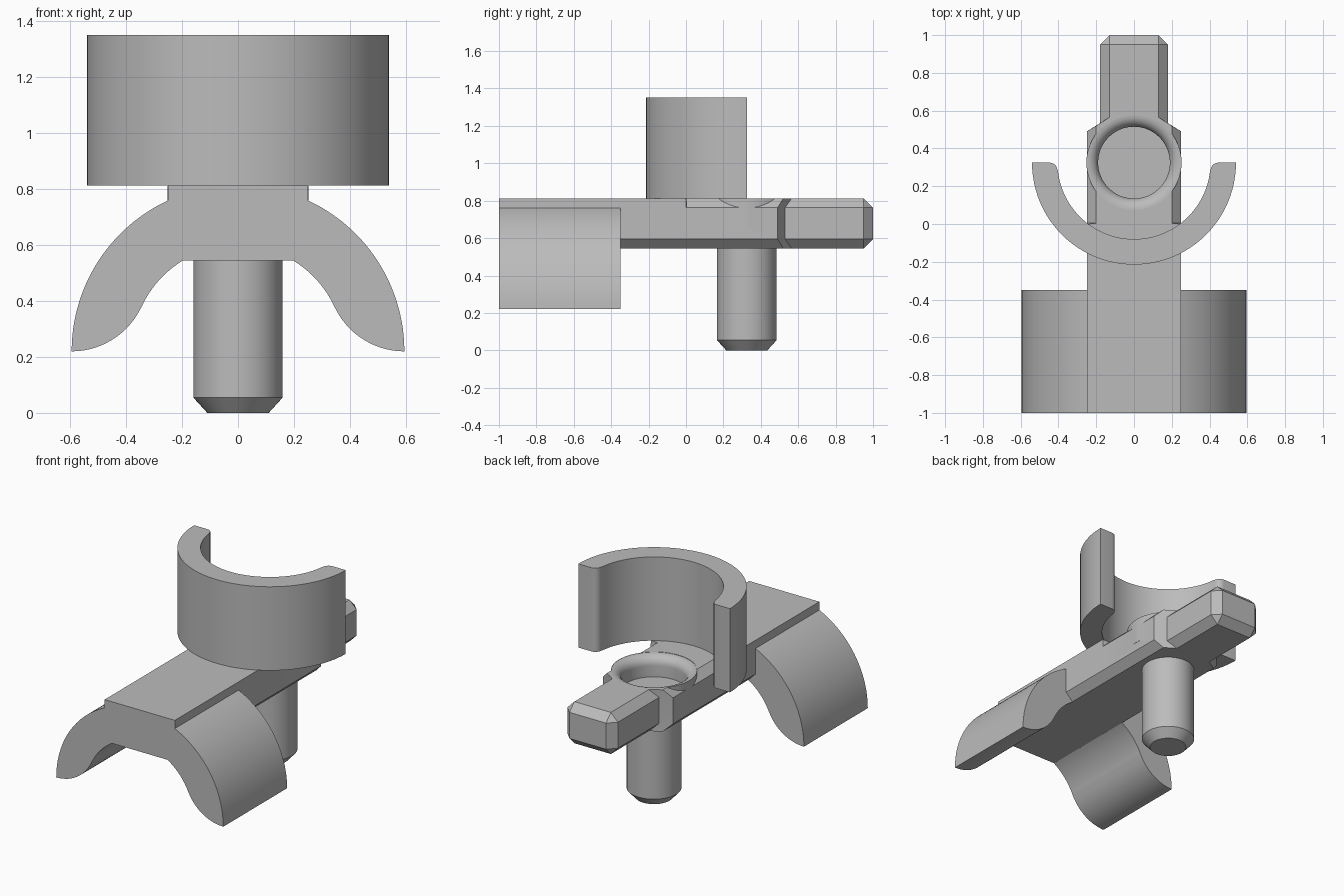
import bpy, bmesh, math
from mathutils import Vector

if "Cube" in bpy.data.objects:
    bpy.data.objects.remove(bpy.data.objects["Cube"])

grey = bpy.data.materials.new("plain grey")
grey.use_nodes = True
colour = (0.5, 0.5, 0.5, 1)
grey.diffuse_color = colour
grey.node_tree.nodes["Principled BSDF"].inputs["Base Color"].default_value = colour

AXIS_Y = 0.325              # shared axis of clip, socket and pin
TOP, BOTTOM = 0.813, 0.545  # heights of the bar faces
CHAMFER = 0.05


def finish(name, bm):
    bmesh.ops.remove_doubles(bm, verts=bm.verts, dist=0.0005)
    bmesh.ops.recalc_face_normals(bm, faces=bm.faces)
    mesh = bpy.data.meshes.new(name)
    bm.to_mesh(mesh)
    bm.free()
    mesh.materials.append(grey)
    ob = bpy.data.objects.new(name, mesh)
    bpy.context.collection.objects.link(ob)
    return ob


def select(ob):
    bpy.ops.object.select_all(action='DESELECT')
    ob.select_set(True)
    bpy.context.view_layer.objects.active = ob


def smooth(ob):
    select(ob)
    bpy.ops.object.shade_smooth_by_angle(angle=math.radians(25))


def loft(name, rings):
    bm = bmesh.new()
    rows = [[bm.verts.new(p) for p in ring] for ring in rings]
    n = len(rows[0])
    for a, b in zip(rows, rows[1:]):
        for i in range(n):
            j = (i + 1) % n
            bm.faces.new((a[i], a[j], b[j], b[i]))
    bm.faces.new(rows[0])
    bm.faces.new(rows[-1])
    return finish(name, bm)


def lathe(name, profile, steps=64):
    # stack of circles around the shared vertical axis
    def circle(r, z):
        angles = [2 * math.pi * i / steps for i in range(steps)]
        return [(r * math.cos(a), AXIS_Y + r * math.sin(a), z) for a in angles]
    return loft(name, [circle(r, z) for r, z in profile])


def arc(cx, cy, r, start, end, steps):
    angles = [math.radians(start + (end - start) * i / steps) for i in range(steps + 1)]
    return [(cx + r * math.cos(a), cy + r * math.sin(a)) for a in angles]


def boolean(ob, other, operation):
    mod = ob.modifiers.new(operation.lower(), 'BOOLEAN')
    mod.operation, mod.object, mod.solver = operation, other, 'EXACT'
    select(ob)
    bpy.ops.object.modifier_apply(modifier=mod.name)
    bpy.data.objects.remove(other)


def section(y, half, top_half, inset=0.0, edge_shift=0.0):
    # eight-sided bar section; edge_shift moves the chamfered corners along y
    side = [(top_half, TOP - inset, y + edge_shift),
            (half, TOP - CHAMFER, y),
            (half, BOTTOM + CHAMFER, y),
            (half - CHAMFER if not inset else half, BOTTOM + inset, y + edge_shift)]
    right = [(x, yy, z) for x, z, yy in side]
    return right + [(-x, yy, z) for x, yy, z in reversed(right)]


# Bar with narrowed, chamfered handle
bar = loft("bar", [
    section(-1, 0.25, 0.25),
    section(0, 0.25, 0.25),
    section(0.004, 0.25, 0.20),
    section(0.49, 0.25, 0.20, edge_shift=0.03),
    section(0.53, 0.18, 0.13, edge_shift=0.035),
    section(0.95, 0.18, 0.13),
    section(1, 0.13, 0.13, inset=CHAMFER),
])

# Socket boss and its rounded hole
boss = lathe("socket_boss", [(0.252, 0.65), (0.252, TOP - 0.001)])
boolean(bar, boss, 'UNION')
lip = arc(0.25, TOP - 0.062, 0.06, 90, 180, 8)
hole = lathe("socket_cutter", [(0.25, 0.9)] + lip + [(0.19, 0.68)])
hole.hide_render = True
boolean(bar, hole, 'DIFFERENCE')
smooth(bar)

# Curved arms on both sides of the front
for side, name in ((1, "left_arm"), (-1, "right_arm")):
    cz = 0.22
    outline = arc(0, cz, 0.595, 65.2, 0, 24)
    outline += arc(0.595, cz + 0.275, 0.275, 270, 207, 14)
    outline += arc(0, cz, 0.38, 24, 58.5, 12)
    outline.append((0.25, BOTTOM + CHAMFER))
    smooth(loft(name, [[(side * x, y, z) for x, z in outline] for y in (-1, -0.35)]))

# Half-round clip with rounded inner tips
outer = arc(0, AXIS_Y, 0.54, 180, 360, 48)
inner = arc(0, AXIS_Y, 0.405, -6, -174, 48)
tip = arc(0.447, AXIS_Y - 0.042, 0.042, 90, 180, 5)
tip_mirror = [(-x, y) for x, y in reversed(tip)]
outline = outer + tip + inner + tip_mirror
smooth(loft("clip", [[(x, y, z) for x, y in outline] for z in (TOP, 1.352)]))

# Pin below the bar
smooth(lathe("pin", [(0.11, 0), (0.16, 0.055), (0.16, BOTTOM + 0.05)], 48))
